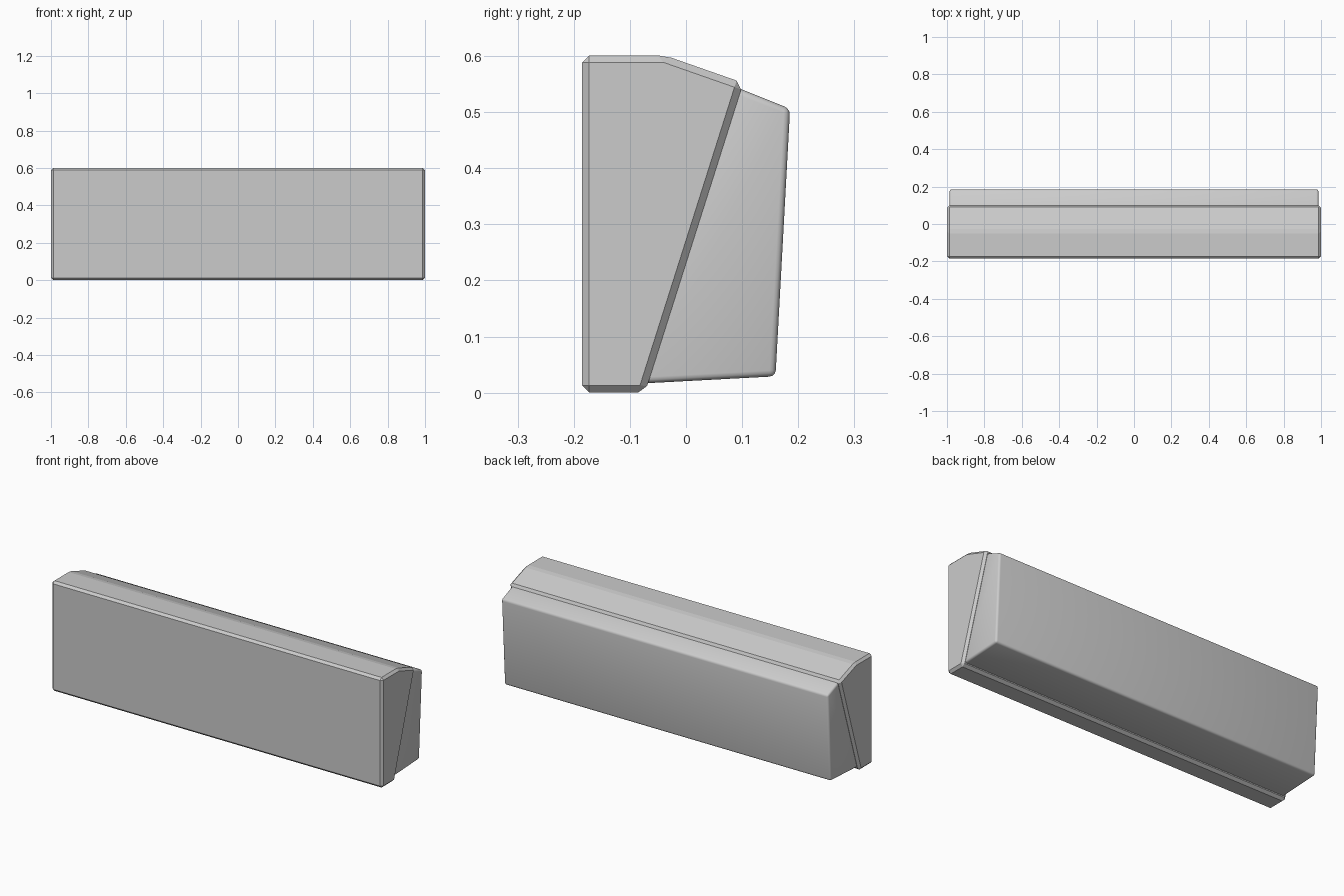
import bpy, bmesh, math

if "Cube" in bpy.data.objects:
    bpy.data.objects.remove(bpy.data.objects["Cube"])


def prism(name, profile, half_len, bevel, segments):
    """Extrude a (y, z) profile along x and bevel every edge."""
    bm = bmesh.new()
    face = bm.faces.new([bm.verts.new((-half_len, y, z)) for y, z in profile])
    new = bmesh.ops.extrude_face_region(bm, geom=[face])["geom"]
    bmesh.ops.translate(bm, vec=(2 * half_len, 0, 0),
                        verts=[v for v in new if isinstance(v, bmesh.types.BMVert)])
    bmesh.ops.recalc_face_normals(bm, faces=bm.faces)
    mesh = bpy.data.meshes.new(name)
    bm.to_mesh(mesh)
    bm.free()
    obj = bpy.data.objects.new(name, mesh)
    bpy.context.collection.objects.link(obj)
    mod = obj.modifiers.new("edge_bevel", "BEVEL")
    mod.width = bevel
    mod.segments = segments
    mod.limit_method = "NONE"
    return obj


# Front casing: flat front, sloped top rear, slanted back, single chamfers
front = prism("front_casing",
              [(-0.185, 0), (-0.073, 0), (0.102, 0.552), (-0.038, 0.601), (-0.185, 0.601)],
              1.0, 0.0125, 1)

# Rear housing: rounded wedge sunk slightly into the slanted back
rear = prism("rear_housing",
             [(-0.085, 0.016), (0.1595, 0.029), (0.1855, 0.506), (0.075, 0.55)],
             0.986, 0.011, 3)

# Smooth rounded edges on the rear housing only
bpy.ops.object.select_all(action="DESELECT")
rear.select_set(True)
bpy.context.view_layer.objects.active = rear
bpy.ops.object.modifier_apply(modifier="edge_bevel")
bpy.ops.object.shade_smooth_by_angle(angle=math.radians(35))
